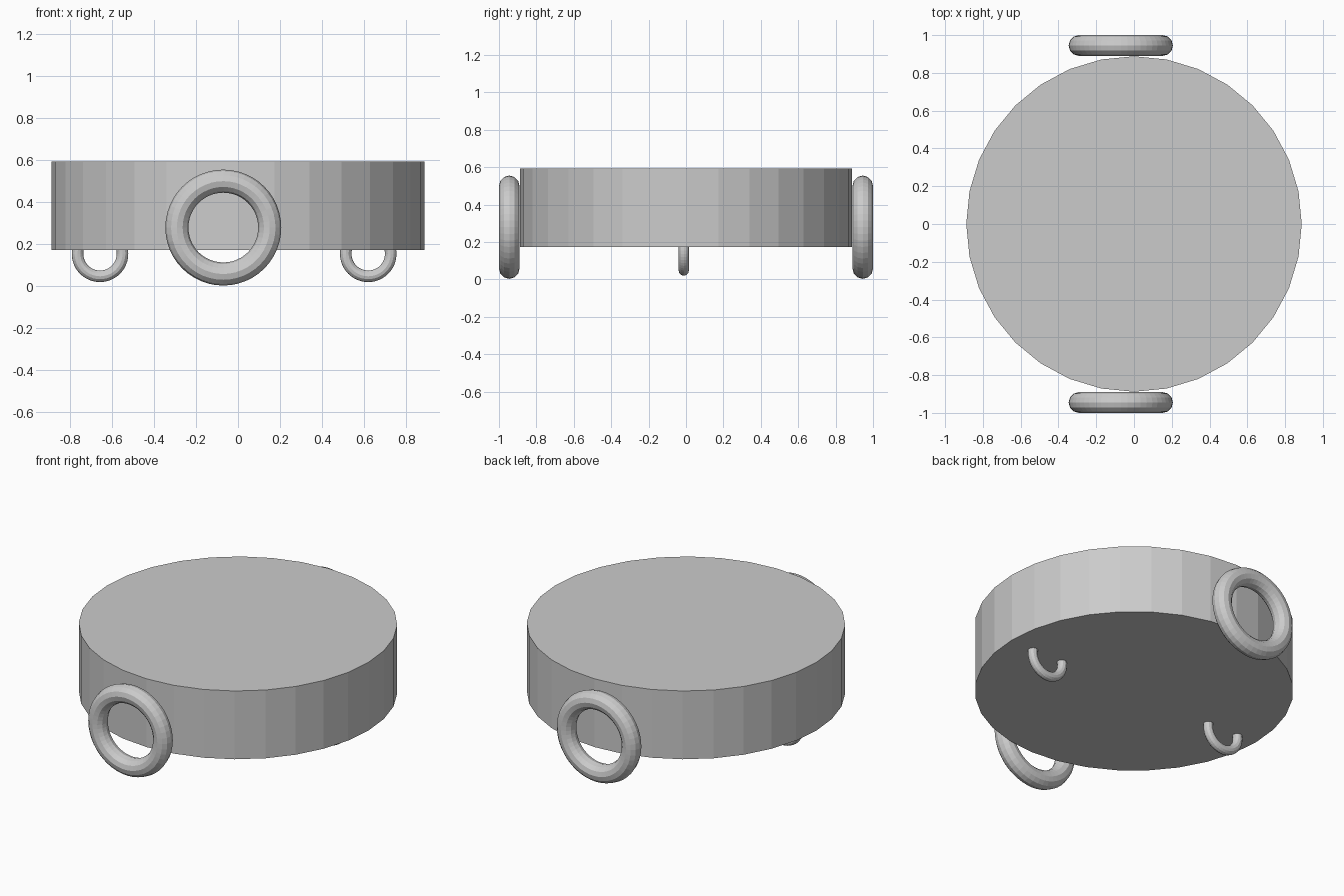
import bpy, math

if "Cube" in bpy.data.objects:
    bpy.data.objects.remove(bpy.data.objects["Cube"])

grey = bpy.data.materials.new("plain grey")
grey.diffuse_color = (0.6, 0.6, 0.6, 1)
grey.use_nodes = True
grey.node_tree.nodes["Principled BSDF"].inputs["Base Color"].default_value = grey.diffuse_color

def finish(name):
    ob = bpy.context.object
    ob.name = name
    ob.data.materials.append(grey)
    return ob

def ring(name, loc, major, minor):
    # upright ring whose hole faces front and back
    bpy.ops.mesh.primitive_torus_add(
        location=loc, rotation=(math.pi / 2, 0, 0), major_segments=48,
        minor_segments=12, major_radius=major, minor_radius=minor)
    return finish(name)

# flat round body
bpy.ops.mesh.primitive_cylinder_add(vertices=32, radius=0.888, depth=0.42,
                                    location=(0, 0, 0.383))
finish("body")

# large rings on the front and back
for side, sy in (("front", -1), ("back", 1)):
    ring(side + "_ring", (-0.07, sy * 0.945, 0.279), 0.221, 0.055)

# small loops half sunk into the underside
for side, x in (("left", -0.657), ("right", 0.62)):
    ring(side + "_loop", (x, -0.012, 0.154), 0.107, 0.0275)
